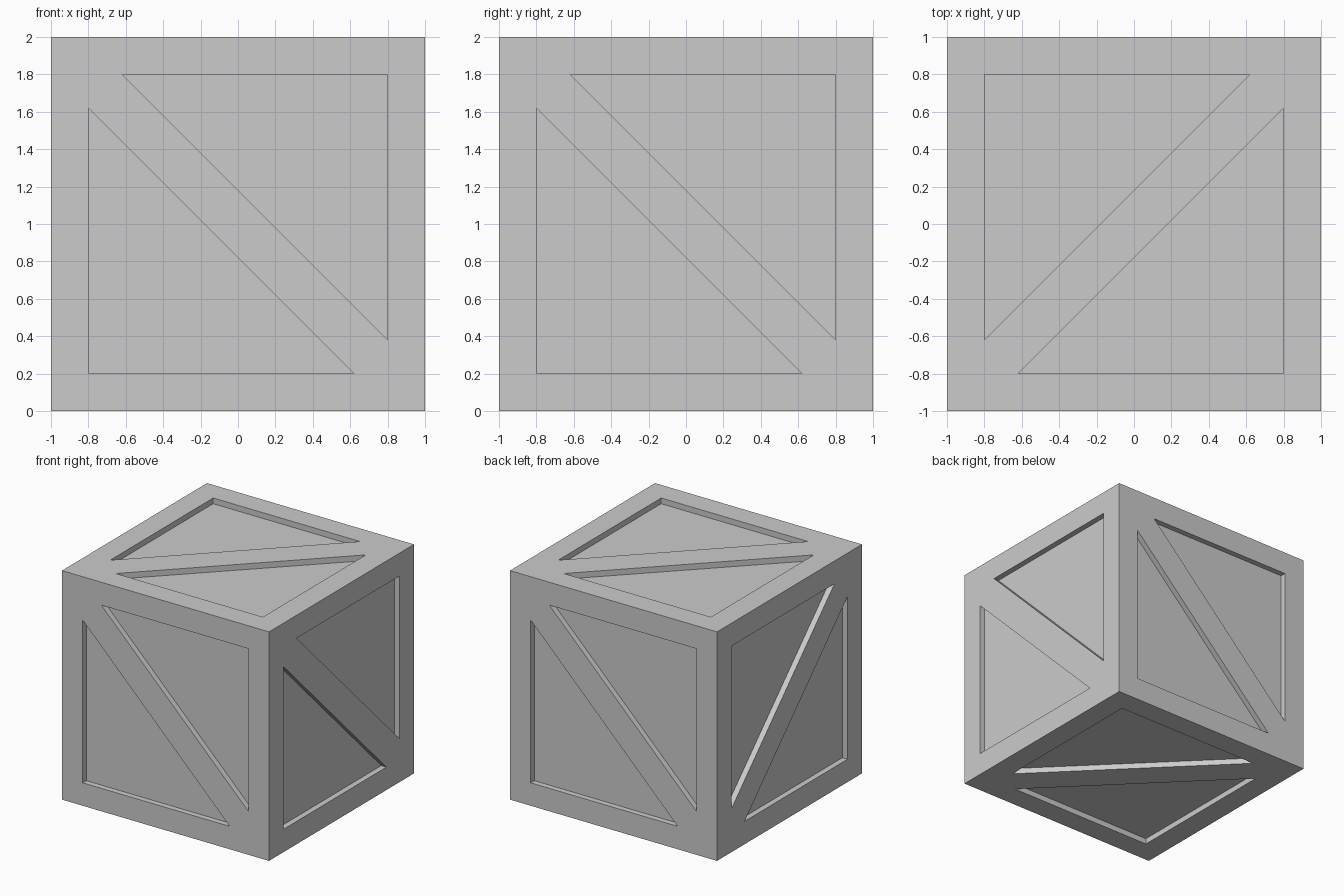
import bpy, bmesh
from mathutils import Vector

if "Cube" in bpy.data.objects:
    bpy.data.objects.remove(bpy.data.objects["Cube"])

RIM = 0.8      # inner edge of the frame
TIP = 0.62     # where the diagonal brace meets the frame
DEPTH = 0.05   # recess depth of the panels

X, Y, Z = Vector((1, 0, 0)), Vector((0, 1, 0)), Vector((0, 0, 1))
CENTRE = Vector((0, 0, 1))

bm = bmesh.new()


def add_side(u, v):
    """One crate side; the brace runs from (-u, +v) to (+u, -v)."""
    n = u.cross(v)

    def poly(*pts):
        bm.faces.new([bm.verts.new(CENTRE + u * a + v * b + n * d) for a, b, d in pts])

    brace = []
    for s in (1, -1):  # the two halves are a half turn apart
        p0, p1, p3 = (-s, -s, 1), (s, -s, 1), (-s, s, 1)
        tri = [(-RIM * s, -RIM * s, 1), (TIP * s, -RIM * s, 1), (-RIM * s, TIP * s, 1)]
        low = [(a, b, 1 - DEPTH) for a, b, _ in tri]
        # frame boards
        poly(p0, p1, tri[1], tri[0])
        poly(p0, tri[0], tri[2], p3)
        # sunken panel and its walls
        poly(*low)
        for i in range(3):
            j = (i + 1) % 3
            poly(tri[i], tri[j], low[j], low[i])
        brace += [p3, tri[2], tri[1]]
    # diagonal brace
    poly(*brace)


# front, back, right, left, top, bottom
for u, v in ((X, Z), (-X, Z), (Y, Z), (Z, Y), (Y, -X), (Y, X)):
    add_side(u, v)

bmesh.ops.remove_doubles(bm, verts=bm.verts[:], dist=1e-4)
mesh = bpy.data.meshes.new("crate")
bm.to_mesh(mesh)
bm.free()
bpy.context.collection.objects.link(bpy.data.objects.new("crate", mesh))
